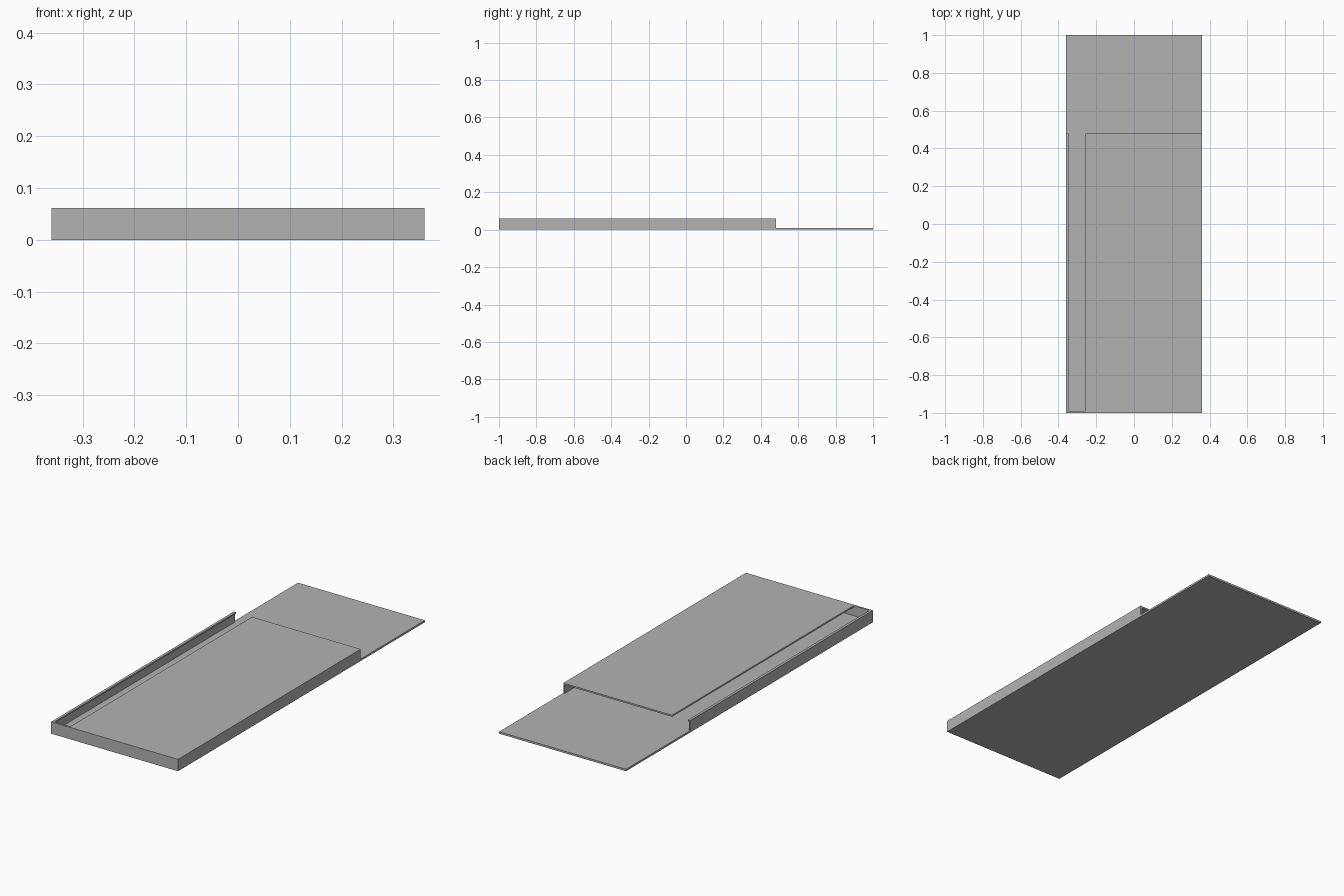
import bpy
import bmesh

default = bpy.data.objects.get("Cube")
if default:
    bpy.data.objects.remove(default, do_unlink=True)

GREY = (0.45, 0.45, 0.45, 1.0)
mat = bpy.data.materials.new("plain grey")
mat.use_nodes = True
mat.diffuse_color = GREY
mat.node_tree.nodes["Principled BSDF"].inputs["Base Color"].default_value = GREY

HALF_W, HEIGHT, FLOOR = 0.36, 0.061, 0.01
WALL, DECK = 0.008, 0.008
FRONT, FRONT_INNER, SLEEVE_END, BACK = -1.0, -0.99, 0.48, 1.0
SLOT_LEFT, SLOT_RIGHT = -0.257, -0.347


def extrude_profile(name, profile, y0, y1):
    """Sweep a closed x-z outline from y0 to y1."""
    bm = bmesh.new()
    face = bm.faces.new([bm.verts.new((x, y0, z)) for x, z in profile])
    result = bmesh.ops.extrude_face_region(bm, geom=[face])
    moved = [v for v in result["geom"] if isinstance(v, bmesh.types.BMVert)]
    bmesh.ops.translate(bm, verts=moved, vec=(0, y1 - y0, 0))
    bmesh.ops.recalc_face_normals(bm, faces=bm.faces)
    mesh = bpy.data.meshes.new(name)
    bm.to_mesh(mesh)
    bm.free()
    mesh.materials.append(mat)
    obj = bpy.data.objects.new(name, mesh)
    bpy.context.collection.objects.link(obj)
    return obj


def slab(height):
    return [(-HALF_W, 0), (HALF_W, 0), (HALF_W, height), (-HALF_W, height)]


# Hollow sleeve: floor, side walls, top deck and a narrow lip across the slot
inner = HALF_W - WALL
under = HEIGHT - DECK
sleeve = [
    (-HALF_W, 0), (HALF_W, 0), (HALF_W, HEIGHT),
    (SLOT_LEFT, HEIGHT), (SLOT_LEFT, under), (inner, under),
    (inner, FLOOR), (-inner, FLOOR), (-inner, under),
    (SLOT_RIGHT, under), (SLOT_RIGHT, HEIGHT), (-HALF_W, HEIGHT),
]
extrude_profile("sleeve", sleeve, FRONT_INNER, SLEEVE_END)

# Closed front end
extrude_profile("front_wall", slab(HEIGHT), FRONT, FRONT_INNER)

# Thin floor continuing behind the open end
extrude_profile("rear_floor_plate", slab(FLOOR), SLEEVE_END, BACK)
